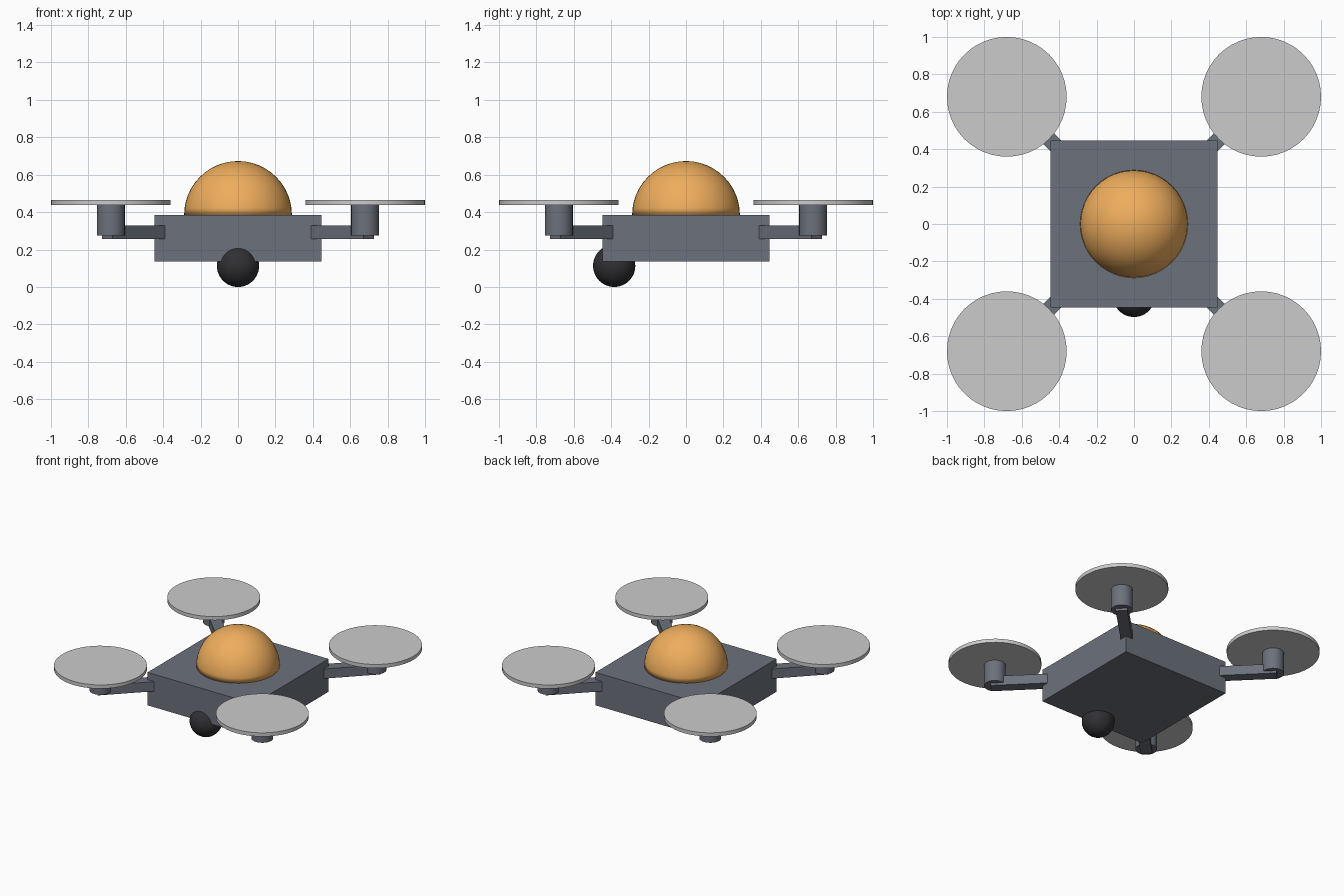
import bpy, bmesh, math
from mathutils import Vector

if "Cube" in bpy.data.objects:
    bpy.data.objects.remove(bpy.data.objects["Cube"])


def material(name, rgb):
    m = bpy.data.materials.new(name)
    m.diffuse_color = (*rgb, 1)
    m.use_nodes = True
    m.node_tree.nodes["Principled BSDF"].inputs["Base Color"].default_value = m.diffuse_color
    return m


BODY = material("slate", (0.15, 0.165, 0.20))
DOME = material("amber", (0.86, 0.42, 0.11))
LENS = material("dark", (0.03, 0.03, 0.035))
ROTOR = material("pale_grey", (0.58, 0.58, 0.60))


def finish(name, mat, smooth=False):
    ob = bpy.context.object
    ob.name = name
    ob.data.materials.append(mat)
    if smooth:
        bpy.ops.object.shade_smooth_by_angle(angle=math.radians(35))
    return ob


def box(name, loc, size, mat, turn=0):
    bpy.ops.mesh.primitive_cube_add(size=1, location=loc)
    ob = finish(name, mat)
    ob.scale = size
    ob.rotation_euler.z = turn
    return ob


def cylinder(name, x, y, z0, z1, r, mat, sides):
    bpy.ops.mesh.primitive_cylinder_add(vertices=sides, radius=r, depth=z1 - z0,
                                        location=(x, y, (z0 + z1) / 2))
    return finish(name, mat, True)


def ball(name, loc, r, mat):
    bpy.ops.mesh.primitive_uv_sphere_add(segments=48, ring_count=24, radius=r, location=loc)
    return finish(name, mat, True)


# Square body
box("body", (0, 0, 0.26), (0.895, 0.895, 0.25), BODY)

# Canopy: upper half of a sphere, closed underneath
canopy = ball("canopy", (0, 0, 0.385), 0.288, DOME)
bm = bmesh.new()
bm.from_mesh(canopy.data)
cut = bmesh.ops.bisect_plane(bm, geom=bm.verts[:] + bm.edges[:] + bm.faces[:],
                             plane_co=Vector((0, 0, 0)), plane_no=Vector((0, 0, 1)),
                             dist=1e-4, clear_inner=True)
bmesh.ops.holes_fill(bm, edges=[e for e in bm.edges if e.is_boundary], sides=0)
bm.to_mesh(canopy.data)
bm.free()

# Camera ball under the front edge
ball("camera_ball", (0, -0.384, 0.113), 0.113, LENS)

# Four diagonal arms, each with a motor and a rotor disc
IN, OUT = 0.50, 0.988
for side, sx in (("left", -1), ("right", 1)):
    for end, sy in (("front", -1), ("back", 1)):
        tag = f"{end}_{side}"
        mid = (IN + OUT) / 2 / math.sqrt(2)
        box("arm_" + tag, (sx * mid, sy * mid, 0.293), (OUT - IN, 0.08, 0.073),
            BODY, math.atan2(sy, sx))
        cylinder("motor_" + tag, sx * 0.68, sy * 0.68, 0.275, 0.445, 0.075, BODY, 24)
        cylinder("rotor_" + tag, sx * 0.68, sy * 0.68, 0.437, 0.465, 0.32, ROTOR, 48)
